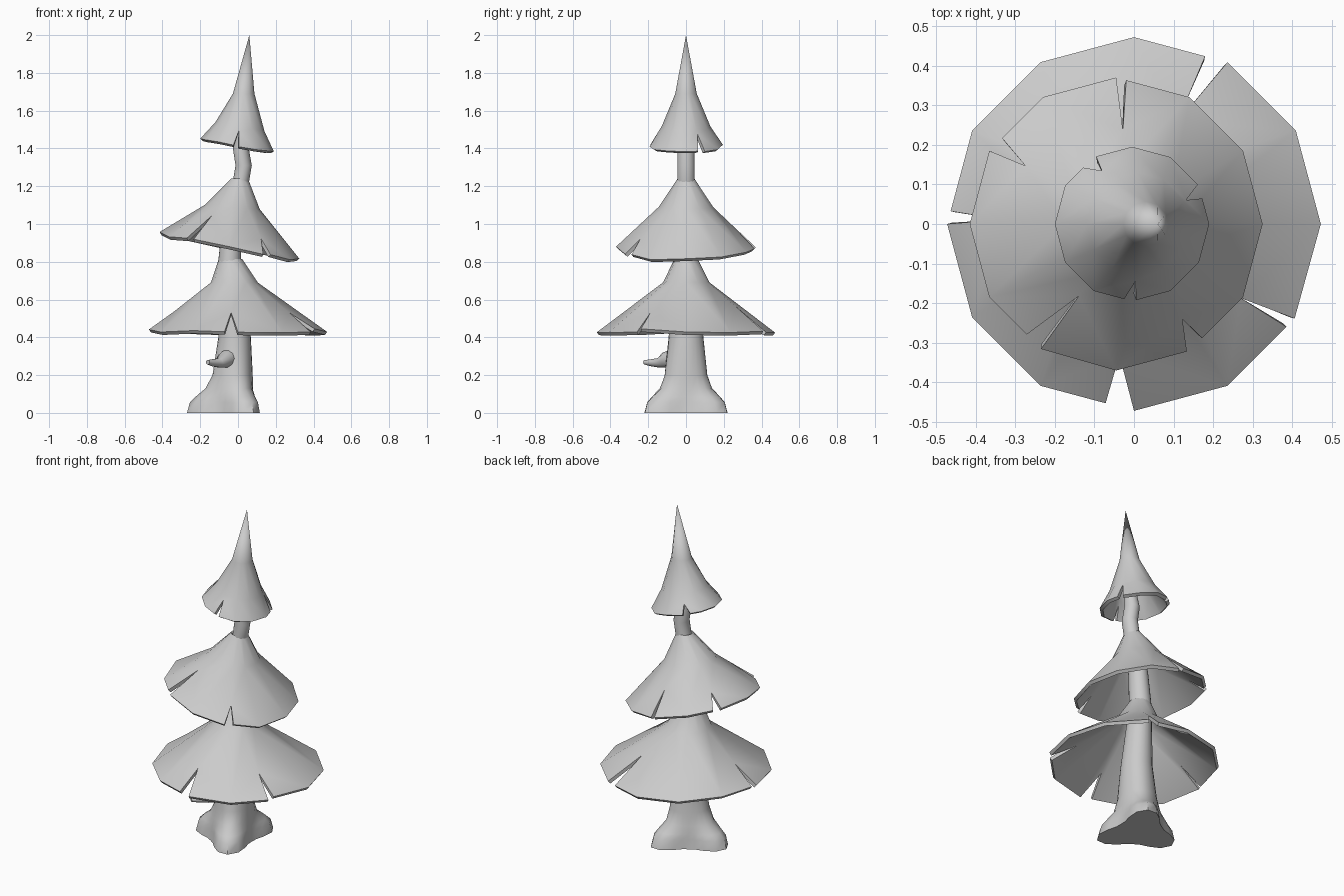
import bpy, bmesh, math, random
from mathutils import Vector

if "Cube" in bpy.data.objects:
    bpy.data.objects.remove(bpy.data.objects["Cube"])

random.seed(4)


def finish(name, bm, angle, thickness=0):
    """Turn a bmesh into a smooth-by-angle object, optionally a thick shell."""
    bmesh.ops.remove_doubles(bm, verts=bm.verts, dist=1e-5)
    me = bpy.data.meshes.new(name)
    bm.to_mesh(me)
    bm.free()
    ob = bpy.data.objects.new(name, me)
    bpy.context.collection.objects.link(ob)
    if thickness:
        mod = ob.modifiers.new("thickness", "SOLIDIFY")
        mod.thickness, mod.offset = thickness, -1
    bpy.ops.object.select_all(action="DESELECT")
    ob.select_set(True)
    bpy.context.view_layer.objects.active = ob
    if thickness:
        bpy.ops.object.modifier_apply(modifier="thickness")
    bpy.ops.object.shade_smooth_by_angle(angle=math.radians(angle))
    return ob


def skirt(name, rings, notches, wobble):
    """Twelve-sided cone shell. rings: (centre x, z, radius, tilt), rim first.
    notches: (start angle, end angle, apex angle, apex radius)."""
    bm = bmesh.new()
    rim = rings[0]

    def point(ring, deg, polygon=False):
        cx, z, r, tilt = ring
        if polygon:
            r *= math.cos(math.radians(15)) / math.cos(math.radians(deg % 30 - 15))
        a = math.radians(deg)
        return Vector((cx + r * math.cos(a), r * math.sin(a), z + tilt * r * math.cos(a)))

    def rim_point(deg):
        return point(rim, deg, True) + Vector((0, 0, random.uniform(-wobble, wobble)))

    columns = [(a, None) for a in range(0, 360, 30)
               if not any(n[0] - 6 < a < n[1] + 6 for n in notches)]
    columns = sorted(columns + [(n[2], n) for n in notches], key=lambda c: c[0])
    built = []
    for a, notch in columns:
        inner = [bm.verts.new(point(r, a, True)) for r in reversed(rings[1:])]
        if notch:
            t = (notch[3] - rings[1][2]) / (rim[2] - rings[1][2])
            apex = bm.verts.new(inner[-1].co.lerp(point(rim, a, True), t))
            before = [apex, bm.verts.new(rim_point(notch[0]))]
            after = [apex, bm.verts.new(rim_point(notch[1]))]
        else:
            before = after = [bm.verts.new(rim_point(a))]
        built.append((inner, before, after))
    for i, (inner, _, after) in enumerate(built):
        inner2, before2, _ = built[(i + 1) % len(built)]
        for k in range(len(inner) - 1):
            bm.faces.new((inner[k], inner[k + 1], inner2[k + 1], inner2[k]))
        bm.faces.new([inner[-1]] + after + before2[::-1] + [inner2[-1]])
    return finish(name, bm, 35, 0.02)


def loft(name, loops):
    """Closed tube through equal-length loops of points."""
    bm = bmesh.new()
    vs = [[bm.verts.new(p) for p in loop] for loop in loops]
    n = len(vs[0])
    for a, b in zip(vs, vs[1:]):
        for i in range(n):
            bm.faces.new((a[i], a[(i + 1) % n], b[(i + 1) % n], b[i]))
    bm.faces.new(vs[0][::-1])
    bm.faces.new(vs[-1])
    bmesh.ops.recalc_face_normals(bm, faces=bm.faces)
    return finish(name, bm, 50)


# Crooked trunk with three root lobes: z, centre x, radius, lobe size
trunk = [(0, -.035, .13, .105), (.055, -.035, .122, .098), (.085, -.035, .12, .07),
         (.13, -.033, .112, .027), (.2, -.025, .103, .007), (.4, -.018, .086, 0),
         (.8, -.045, .06, 0), (1.0, -.03, .053, 0), (1.22, .015, .043, 0),
         (1.31, .03, .043, 0), (1.4, .015, .042, 0), (1.52, .03, .03, 0)]
loops = []
for z, cx, r, lobe in trunk:
    loop = []
    for i in range(24):
        a = math.tau * i / 24
        rr = r + lobe * ((1 - math.cos(3 * a)) / 2) ** 1.5
        loop.append((cx + rr * math.cos(a), 1.07 * rr * math.sin(a), z))
    loops.append(loop)
loft("trunk", loops)

# Broken branch stub
path = [((-.05, -.06, .29), .05), ((-.075, -.11, .28), .043), ((-.1, -.145, .265), .026),
        ((-.135, -.185, .265), .019), ((-.16, -.22, .268), .012)]
q = Vector((-.11, -.16, -.02)).to_track_quat("Z", "Y")
loft("branch_stub", [[Vector(c) + q @ Vector((r * math.cos(math.tau * i / 10),
                                             r * math.sin(math.tau * i / 10), 0))
                      for i in range(10)] for c, r in path])

# Three foliage layers
skirt("lower_foliage",
      [(0, .435, .472, 0), (-.02, .69, .125, 0), (-.04, .815, .062, 0)],
      [(60, 67, 65, .29), (176, 180, 178, .33), (261, 270, 265, .34), (326, 329.5, 326, .34)],
      .012)
skirt("middle_foliage",
      [(-.045, .88, .37, -.19), (-.03, 1.09, .145, -.08), (.008, 1.24, .045, 0)],
      [(86, 90, 88, .24), (143, 150, 148, .28), (231, 239, 240, .21), (299, 307, 304, .295)],
      .01)
skirt("top_foliage",
      [(-.005, 1.415, .195, -.19), (.01, 1.515, .13, -.18), (.03, 1.69, .057, 0), (.06, 2, 0, 0)],
      [(20, 31, 26, .14), (118, 131, 122, .16), (264, 273, 269, .145)],
      .006)
